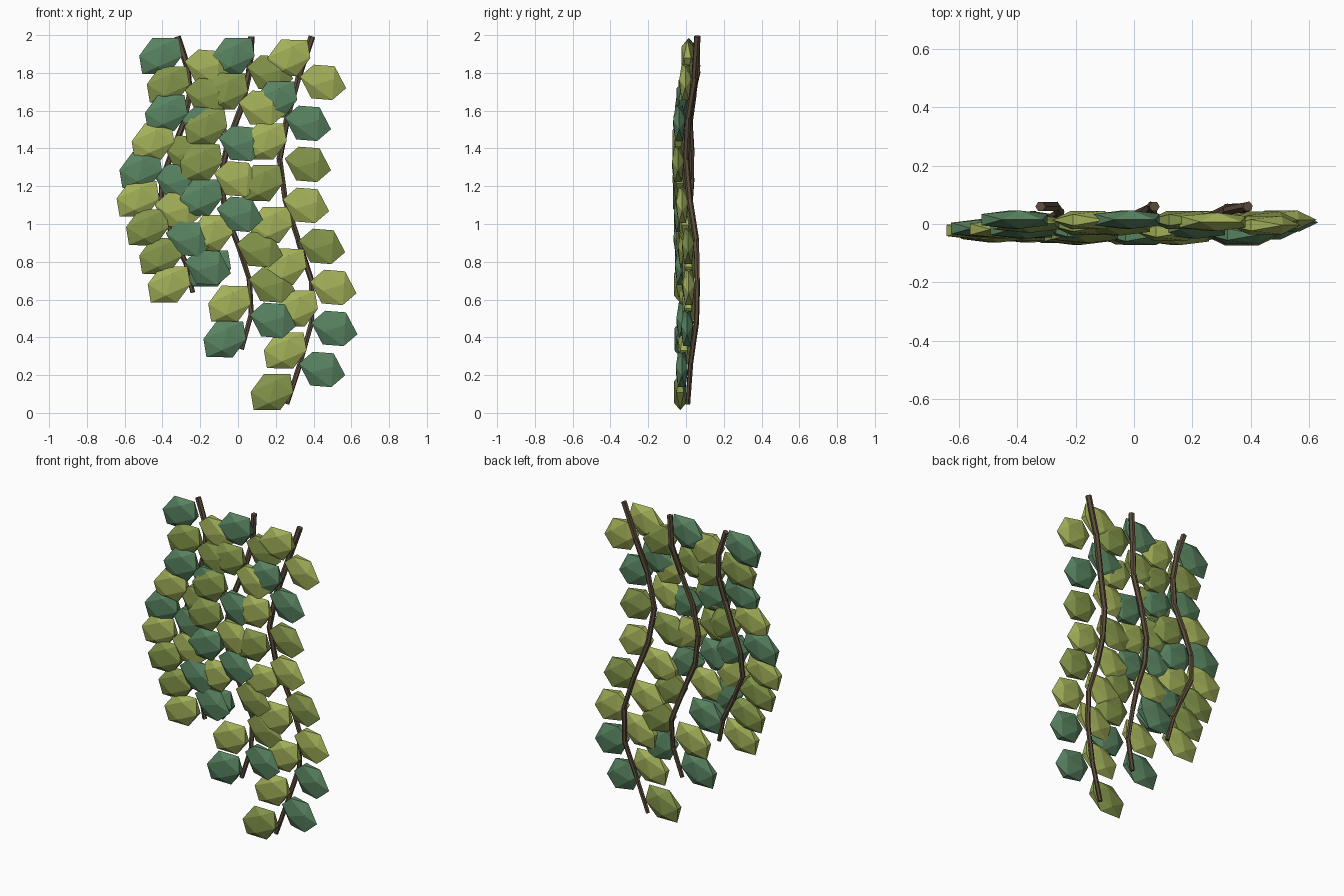
import bpy, bmesh, math
from mathutils import Vector, Matrix

if "Cube" in bpy.data.objects:
    bpy.data.objects.remove(bpy.data.objects["Cube"])


def material(name, rgb):
    m = bpy.data.materials.new(name)
    m.diffuse_color = (*rgb, 1)
    m.use_nodes = True
    m.node_tree.nodes["Principled BSDF"].inputs["Base Color"].default_value = m.diffuse_color
    return m


BARK = material("bark", (0.11, 0.075, 0.045))
GREEN = {"D": material("deep_green", (0.10, 0.23, 0.12)),
         "M": material("olive_green", (0.23, 0.30, 0.07)),
         "Y": material("yellow_green", (0.37, 0.44, 0.10))}


def finish(bm, name, mat):
    me = bpy.data.meshes.new(name)
    bm.to_mesh(me)
    bm.free()
    me.materials.append(mat)
    ob = bpy.data.objects.new(name, me)
    bpy.context.collection.objects.link(ob)


def stem(name, pts):
    # chain of six-sided tapering rods
    bm = bmesh.new()
    for i, (a, b) in enumerate(zip(pts, pts[1:])):
        d = b - a
        mat = Matrix.Translation((a + b) / 2) @ d.to_track_quat('Z', 'Y').to_matrix().to_4x4()
        r = 0.018 - 0.0005 * i
        bmesh.ops.create_cone(bm, cap_ends=True, segments=6, radius1=r, radius2=r - 0.001,
                              depth=d.length + 0.006, matrix=mat)
    finish(bm, name, BARK)


def leaf(name, pos, side, mat):
    # flattened icosahedron, drooping away from the stem
    length, tilt = (0.131, 36) if side > 0 else (0.142, -24)
    bm = bmesh.new()
    bmesh.ops.create_icosphere(bm, subdivisions=1, radius=1,
        matrix=Matrix.Translation(pos) @ Matrix.Rotation(math.radians(tilt), 4, 'Y')
        @ Matrix.Diagonal((length, 0.037, 0.105, 1)))
    finish(bm, name, mat)


def stem_y(pts, z):
    for a, b in zip(pts, pts[1:]):
        if b.z <= z <= a.z:
            return a.lerp(b, (a.z - z) / (a.z - b.z)).y
    return pts[-1].y if z < pts[-1].z else pts[0].y


# each vine: x path, y path, bottom z, left leaf x/colours, right leaf x/colours, leaf z ranges
VINES = {
    "left": ((-.32, -.27, -.255, -.285, -.345, -.40, -.41, -.345, -.275, -.24),
             (.06, .06, .04, .02, .03, .03, .02, .01, .02, .01), 0.64,
             (-.41, -.37, -.38, -.45, -.515, -.53, -.48, -.41, -.365), "DMDYDYMMY", (1.89, .68),
             (-.16, -.16, -.18, -.27, -.32, -.32, -.26, -.16), "YMDMDYDD", (1.83, .77)),
    "middle": ((.07, .06, .02, -.05, -.09, -.07, 0, .06, .07, .02),
               (.06, .06, .02, .005, .005, .01, .03, .06, .03, .01), 0.34,
               (-.025, -.06, -.17, -.195, -.195, -.14, -.15, -.045, -.07), "DMMMDYDYD", (1.89, .39),
               (.17, .125, .02, -.005, .01, .115, .18, .185), "MYDYDMMD", (1.80, .49)),
    "right": ((.39, .32, .26, .22, .25, .32, .39, .39, .33, .26),
              (.06, .045, .01, 0, .02, .055, .06, .055, .025, .01), 0.05,
              (.27, .20, .145, .125, .175, .25, .31, .25, .18), "YDYMYYYYM", (1.88, .11),
              (.45, .37, .37, .36, .445, .505, .51, .445), "YDMYMYDD", (1.75, .23)),
}

for name, (xs, ys, zb, lx, lc, lz, rx, rc, rz) in VINES.items():
    pts = [Vector((x, y, 1.99 + (zb - 1.99) * i / 9)) for i, (x, y) in enumerate(zip(xs, ys))]
    stem(f"{name}_vine_stem", pts)
    for side, px, cols, (z0, z1) in ((-1, lx, lc, lz), (1, rx, rc, rz)):
        for i, (x, c) in enumerate(zip(px, cols)):
            z = z0 + (z1 - z0) * i / (len(px) - 1)
            leaf(f"{name}_vine_leaf", (x, stem_y(pts, z) - 0.045, z), side, GREEN[c])
